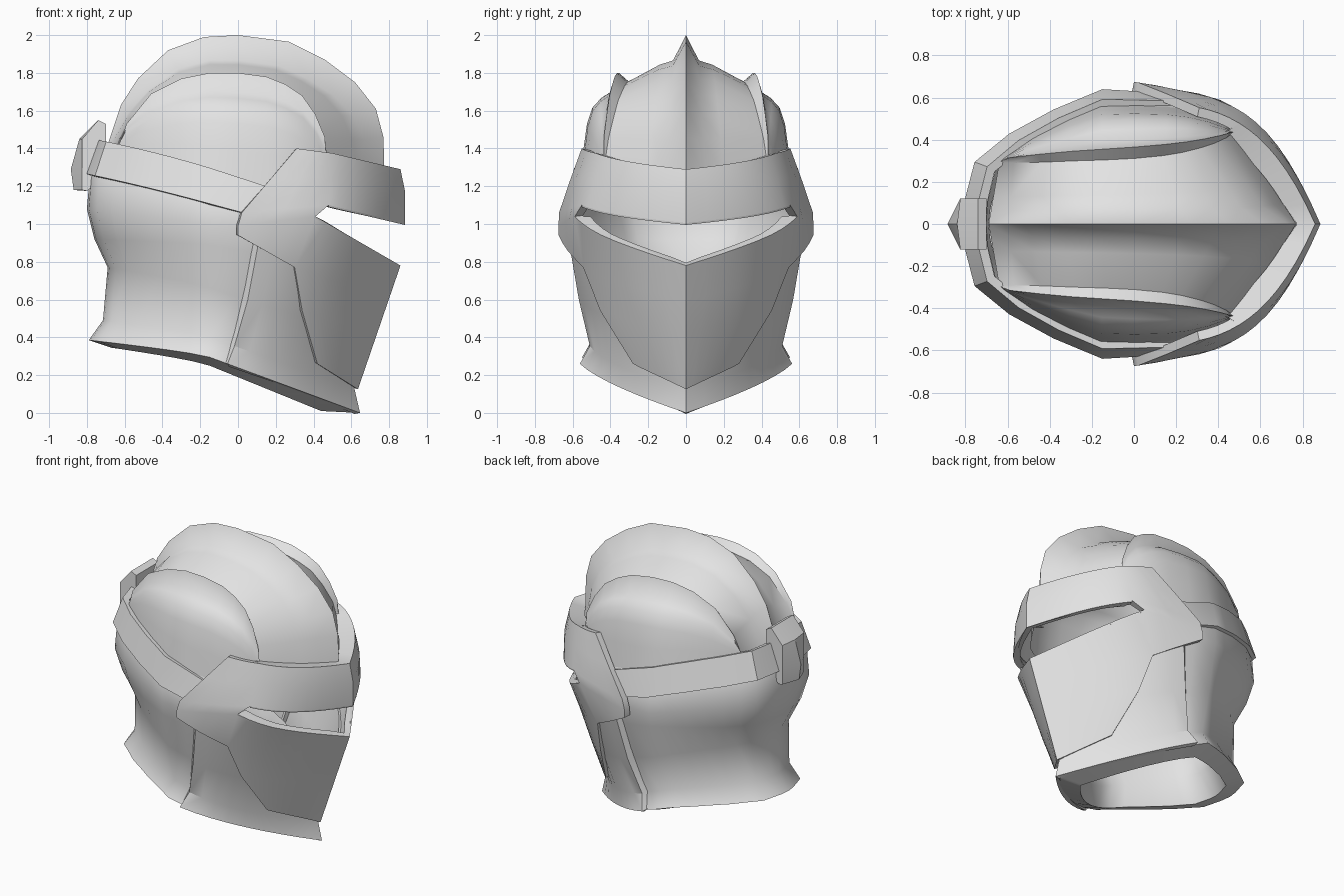
import bpy, bmesh, math
from mathutils import Vector

if "Cube" in bpy.data.objects:
    bpy.data.objects.remove(bpy.data.objects["Cube"])

steel = bpy.data.materials.new("light_steel")
steel.diffuse_color = (0.77, 0.77, 0.77, 1)
steel.use_nodes = True
steel.node_tree.nodes["Principled BSDF"].inputs["Base Color"].default_value = steel.diffuse_color


def lerp(a, b, t):
    return a + (b - a) * t


def table(rows, z):
    """Linear lookup in a short list of (z, value) pairs."""
    if z <= rows[0][0]:
        return rows[0][1]
    for (z0, v0), (z1, v1) in zip(rows, rows[1:]):
        if z <= z1:
            return lerp(v0, v1, (z - z0) / (z1 - z0))
    return rows[-1][1]


def build(name, strips, thick=0, angle=30):
    """Skin strips of point rows (left half, y >= 0), mirror them and thicken inward."""
    bm = bmesh.new()
    for rows in strips:
        vs = [[bm.verts.new(p) for p in r] for r in rows]
        for a, b in zip(vs, vs[1:]):
            for i in range(len(a) - 1):
                bm.faces.new((a[i], a[i + 1], b[i + 1], b[i]))
    bmesh.ops.remove_doubles(bm, verts=bm.verts, dist=0.0005)
    bmesh.ops.recalc_face_normals(bm, faces=bm.faces)
    out = sum(f.normal.dot(f.calc_center_median() - Vector((0, 0, 1))) * f.calc_area() for f in bm.faces)
    if out < 0:
        bmesh.ops.reverse_faces(bm, faces=bm.faces)
    me = bpy.data.meshes.new(name)
    bm.to_mesh(me)
    bm.free()
    ob = bpy.data.objects.new(name, me)
    bpy.context.collection.objects.link(ob)
    mir = ob.modifiers.new("mirror", 'MIRROR')
    mir.use_axis = (False, True, False)
    if thick:
        sol = ob.modifiers.new("thickness", 'SOLIDIFY')
        sol.thickness, sol.offset = thick, -1
    bpy.context.view_layer.update()
    done = bpy.data.meshes.new_from_object(ob.evaluated_get(bpy.context.evaluated_depsgraph_get()))
    ob.modifiers.clear()
    ob.data = done
    done.materials.clear()
    done.materials.append(steel)
    bpy.ops.object.select_all(action='DESELECT')
    ob.select_set(True)
    bpy.context.view_layer.objects.active = ob
    bpy.ops.object.shade_smooth_by_angle(angle=math.radians(angle))
    return ob


X0 = -0.15  # widest station of every horizontal ring
REAR = [(0, 1), (.35, .85), (.67, .67), (.92, .46), (.985, .2), (1, 0)]


def ring_point(u, ring, rear_power=1):
    """u runs -1 (nape) .. 0 (widest) .. 1 (face keel)."""
    (xr, zr), (zm, w), (xf, zf), p = ring
    if u < 0:
        return (lerp(X0, xr, -u), w * table(REAR, -u) ** rear_power, lerp(zm, zr, abs(u) ** 0.8))
    return (lerp(X0, xf, u), w * (1 - u ** p), lerp(zm, zf, u))


BACK = [-1, -.985, -.92, -.8, -.67, -.5, -.35, -.17]
US = BACK + [math.sin(i * math.pi / 18) for i in range(9)] + [1]

# hollow skull shell: inner wall, rim, neck flare, then rear and sides up to the band
inner = [((-.58, .66), (.58, .45), (.50, .40), 2.2), ((-.58, .50), (.40, .39), (.43, .15), 2),
         ((-.67, .345), (.25, .42), (.44, .01), 1.8)]
lower = [((-.79, .385), (.295, .55), (.64, .0), 1.5), ((-.715, .49), (.40, .49), (.61, .13), 1.95),
         ((-.69, .77), (.66, .555), (.68, .40), 2.25), ((-.76, .92), (.89, .60), (.79, .72), 2.7)]
upper = [lower[-1], ((-.80, 1.08), (.99, .622), (.79, .98), 3.4), ((-.785, 1.25), (1.10, .615), (.79, 1.08), 3.4),
         ((-.70, 1.40), (1.25, .56), (.79, 1.20), 3.4)]
POWER = dict(zip(inner + lower, (1.25, 1.3, 1.3, 1.3, 1.3, 1.25, 1.1)))
build("skull_shell", [[[ring_point(u, r, POWER[r]) for u in US] for r in inner + lower],
                      [[ring_point(u, r, POWER.get(r, 1)) for u in US[:len(BACK) + 4]] for r in upper]], angle=55)

# raised cheek guard around the jaw, with a sloped rear edge
rows = []
STARTS = ((-.068, .012, 0), (-.045, .025, 0), (.015, .035, 0), (.06, .045, .065))
for (rear, (zm, w), (xf, zf), p), (x_start, slope, dz) in zip(lower, STARTS):
    r = (rear, (zm + dz, w + .036), (xf + .006, zf), p)
    low = (rear, (zm + dz, w - .012), (xf + .006, zf), p)
    ua, ub = [(x - X0) / (xf - X0) for x in (x_start, x_start + slope)]
    rows.append([ring_point(ua, low)] + [ring_point(lerp(ub, 1, i / 8), r) for i in range(9)])
build("cheek_guard", [rows], thick=0.03, angle=32)

# dome: centre crest, side fins and side panels, lofted station by station
crest = [(-.69, 1.42), (-.62, 1.63), (-.53, 1.77), (-.37, 1.92), (-.18, 1.99), (0, 2.0),
         (.27, 1.965), (.46, 1.87), (.62, 1.75), (.73, 1.61), (.77, 1.46), (.775, 1.27)]
fin = [(-.64, .295, 1.38), (-.59, .315, 1.53), (-.46, .33, 1.69), (-.30, .345, 1.77), (-.15, .355, 1.80),
       (0, .365, 1.80), (.15, .378, 1.78), (.25, .39, 1.74), (.34, .405, 1.68), (.41, .42, 1.58),
       (.46, .435, 1.46), (.475, .44, 1.28)]
SIDE = [(.17, .17), (.42, .22), (.64, .30), (.78, .44), (.88, .68)]  # shoulder shape: outward, downward
hub = Vector((.05, 0, 1.2))
rows = []
for i, (c, f) in enumerate(zip(crest, fin)):
    swell = math.sin(math.pi * i / 11) ** 0.7
    c, f = Vector((c[0], 0, c[1])), Vector(f)
    inward = (hub - c).normalized()
    fin_foot = f + inward * .05 * swell + Vector((0, -.05 * swell - .004, 0))
    valley = c.lerp(fin_foot, .22) + inward * .08 * swell
    near = c.lerp(fin_foot, .45) + inward * .045 * swell
    bx = lerp(-.67, .50, (f.x + .64) / 1.115)
    u = (bx - X0) / (.58 if bx < X0 else .95)
    v = table(REAR, -u) if u < 0 else 1 - u ** 3.6
    base = Vector((bx, max(.57 * v, .265), max(1.18, 1.19 - .27 * bx)))
    side = []
    for j, (out, down) in enumerate(SIDE):
        s = (j + 1) / (len(SIDE) + 1)
        a, b = lerp(s, out, swell), lerp(s, down, swell)
        side.append(Vector((lerp(f.x, base.x, a), lerp(f.y, base.y, a), lerp(f.z, base.z, b))))
    rows.append([c, valley, near, fin_foot, f] + side + [base])
build("crested_dome", [rows], angle=50)

# band wrapping the back of the head
top, bot = [], []
for u in BACK + [0]:
    for row, xr, w, z0, k, q in ((top, -.745, .592, 1.25, -.33, -.09), (bot, -.81, .64, 1.065, -.29, -.05)):
        x, y, _ = ring_point(u, ((xr, 0), (0, w), (.9, 0), 4))
        row.append((x, y, z0 + k * x + q * x * x))
for row, w, z, x in ((top, .585, 1.19, .18), (bot, .625, 1.04, .10)):
    row.append((x, w, z))
build("head_band", [[top, bot]], thick=0.045)

# clasp at the nape: keeled block
mid = [(-.70, 1.53), (-.74, 1.55), (-.84, 1.45), (-.885, 1.29), (-.87, 1.18), (-.80, 1.175), (-.70, 1.25), (-.70, 1.53)]
edge = [(max(x, -.825) if x < -.8 else x, z) for x, z in mid]
build("nape_clasp", [[[(x, 0, z) for x, z in mid], [(x, .12, z) for x, z in edge],
                      [(-.72, .12, 1.36)] * 8]], angle=20)

# visor surface: keel line, half width and roundness by height
KEEL = [(.125, .635), (.78, .86), (1.0, .885), (1.2, .885), (1.29, .86), (1.4, .84)]
WIDTH = [(.1, .45), (.25, .5), (.5, .56), (.78, .61), (.94, .645), (1.06, .645), (1.4, .577)]
ROUND = [(.1, 1.6), (.25, 2), (.78, 2.6), (1.04, 3.7), (1.1, 3.8)]


def visor_row(x0, z0, x1, z1, n=8):
    """Points from a side position to x1, or to the keel when x1 is None."""
    end = table(KEEL, z1) if x1 is None else x1
    pts = []
    for i in range(n + 1):
        t = i / n
        x, z = lerp(x0, end, t), lerp(z0, z1, t)
        u = max(0, (x + .1) / (table(KEEL, z) + .1))
        y = max(0, table(WIDTH, z) * (1 - u ** table(ROUND, z))) + .03 * max(0, 1 - x / .22)
        pts.append((x, 0 if x1 is None and i == n else y, z))
    return pts


face = [visor_row(*r) for r in ((.42, .26, None, .125), (.34, .54, None, .43),
                                (.30, .77, None, .60), (.41, 1.04, None, .78))]
temple = [visor_row(*r, n=4) for r in ((0, .94, .30, .77), (0, .99, .41, 1.04), (.02, 1.06, .48, 1.10),
                                       (.165, 1.23, .49, 1.25), (.31, 1.40, .50, 1.375))]
brow = [visor_row(*r) for r in ((.48, 1.10, None, 1.005), (.49, 1.25, None, 1.17), (.50, 1.375, None, 1.29))]
build("visor", [face, temple, brow], thick=0.045)

# lips of the open eye slot, fading out towards the keel
for name, row in (("eye_slot_lower_lip", face[-1]), ("eye_slot_upper_lip", brow[0])):
    build(name, [[row, [(x, y * .86, z) for x, y, z in row]]], thick=0.01)

# ledge closing the gap between brow and dome
ledge = [brow[-1], [(x - .10, y * .86, z - .012) for x, y, z in brow[-1]]]
build("brow_ledge", [ledge], thick=0.01)
